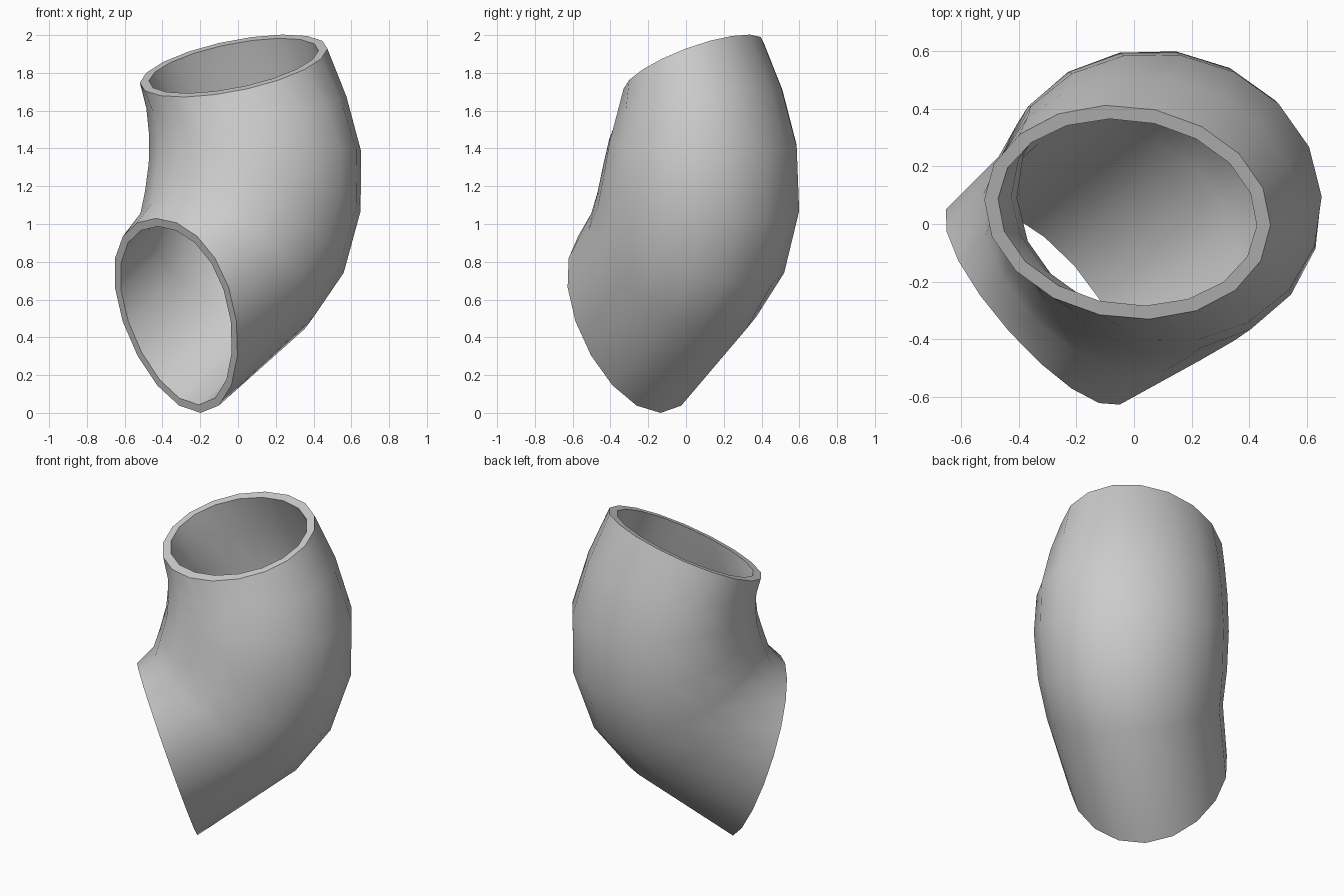
import bpy
import math
from mathutils import Vector

if "Cube" in bpy.data.objects:
    bpy.data.objects.remove(bpy.data.objects["Cube"])

SIDES = 18
OUT = Vector((0.7071, 0.7071, 0))     # direction the bend bulges towards
SIDE = Vector((0.7071, -0.7071, 0))   # across the bend
UP = Vector((0, 0, 1))

# One row per section of the bend, lower mouth to upper mouth:
# outer point (out, z), inner point (out, z), half width, side shift,
# skew, egg shape, sideways lean (out, z), wall thickness
SECTIONS = [
    ((-0.235, 0.00), (-0.57, 1.03), 0.46, -0.045, 0.00, 0.12, (-0.06, 0.0), 0.045),
    ((0.33, 0.42), (-0.48, 1.13), 0.505, 0.005, 0.02, 0.06, (0.0, 0.0), 0.06),
    ((0.53, 0.675), (-0.445, 1.24), 0.54, 0.005, 0.03, 0.0, (0.0, 0.0), 0.065),
    ((0.65, 1.03), (-0.41, 1.36), 0.555, 0.005, 0.04, 0.0, (0.0, 0.0), 0.065),
    ((0.65, 1.39), (-0.395, 1.47), 0.54, 0.0, 0.06, 0.0, (0.0, -0.03), 0.065),
    ((0.555, 1.72), (-0.39, 1.57), 0.495, -0.02, 0.09, 0.0, (0.0, -0.07), 0.06),
    ((0.43, 2.01), (-0.405, 1.665), 0.44, -0.045, 0.13, 0.0, (0.0, -0.11), 0.05),
]


def section(outer, inner, width, shift, skew, egg, lean, wall, inside):
    """Points around one oval section, shrunk by the wall when inside."""
    inset = wall if inside else 0
    a = OUT * outer[0] + UP * outer[1]
    b = OUT * inner[0] + UP * inner[1]
    across = SIDE + OUT * lean[0] + UP * lean[1]
    centre = (a + b) / 2 + SIDE * shift
    half = (a - b) / 2
    half = half * (1 - inset / half.length) + across * skew
    points = []
    for i in range(SIDES):
        t = 2 * math.pi * i / SIDES
        along = math.cos(t) - egg * math.sin(t) ** 2
        points.append(centre + half * along + across * (width - inset) * math.sin(t))
    return points


# Closed loop of rings: outside upwards, then inside back down
rings = [section(*s, False) for s in SECTIONS]
rings += [section(*s, True) for s in reversed(SECTIONS)]
n = len(rings)
verts = [p for ring in rings for p in ring]
faces = []
for r in range(n):
    for i in range(SIDES):
        j, q = (i + 1) % SIDES, (r + 1) % n
        faces.append((r * SIDES + i, q * SIDES + i, q * SIDES + j, r * SIDES + j))

mesh = bpy.data.meshes.new("pipe_elbow")
mesh.from_pydata(verts, [], faces)
# Make every face point out of the wall
rim = mesh.polygons[(len(SECTIONS) - 1) * SIDES]
if rim.normal.z < 0:
    mesh.flip_normals()

grey = bpy.data.materials.new("plain grey")
grey.diffuse_color = (0.6, 0.6, 0.6, 1)
grey.use_nodes = True
grey.node_tree.nodes["Principled BSDF"].inputs["Base Color"].default_value = grey.diffuse_color
mesh.materials.append(grey)

elbow = bpy.data.objects.new("pipe_elbow", mesh)
bpy.context.collection.objects.link(elbow)
bpy.context.view_layer.objects.active = elbow
elbow.select_set(True)
bpy.ops.object.shade_smooth_by_angle(angle=math.radians(35))
